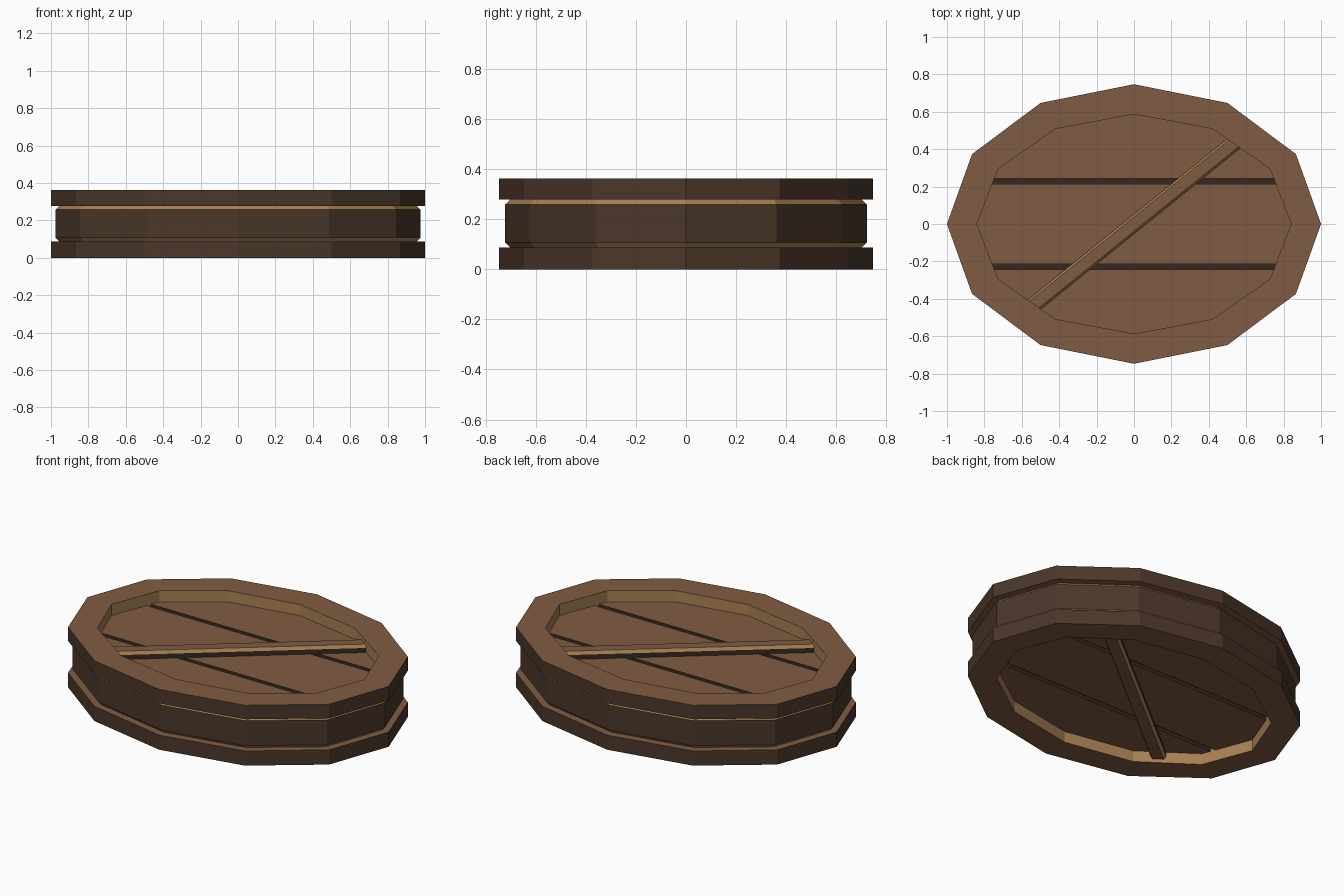
import bpy, bmesh, math
from mathutils import Vector

if "Cube" in bpy.data.objects:
    bpy.data.objects.remove(bpy.data.objects["Cube"])

RX, RY, MID = 1.0, 0.747, 0.181
SIDES = 12


def material(name, rgb):
    m = bpy.data.materials.new(name)
    m.diffuse_color = (*rgb, 1)
    m.use_nodes = True
    m.node_tree.nodes["Principled BSDF"].inputs["Base Color"].default_value = m.diffuse_color
    return m


MATS = [material("mid_brown", (0.216, 0.107, 0.054)),
        material("dark_brown", (0.070, 0.038, 0.023)),
        material("tan_edge", (0.40, 0.22, 0.09)),
        material("groove_brown", (0.036, 0.022, 0.014))]
BROWN, DARK, TAN, GROOVE = range(4)


def finish(name, bm):
    bmesh.ops.recalc_face_normals(bm, faces=bm.faces)
    me = bpy.data.meshes.new(name)
    bm.to_mesh(me)
    bm.free()
    for m in MATS:
        me.materials.append(m)
    ob = bpy.data.objects.new(name, me)
    bpy.context.collection.objects.link(ob)
    return ob


def oval(inset, z):
    """Points of a twelve-sided oval, moved in by inset."""
    return [Vector(((RX - inset) * math.cos(a), (RY - inset) * math.sin(a), z))
            for a in (2 * math.pi * i / SIDES for i in range(SIDES))]


# Outer frame: two rims and a chamfered band, swept around the oval.
# Each entry is (inset, height, colour of the strip leading to the next entry).
PROFILE = [(0.16, 0.0, BROWN), (0.0, 0.0, DARK), (0.0, 0.088, BROWN),
           (0.045, 0.088, TAN), (0.025, 0.108, DARK), (0.025, 0.258, TAN),
           (0.045, 0.278, BROWN), (0.0, 0.278, DARK), (0.0, 0.362, BROWN),
           (0.16, 0.362, TAN)]
bm = bmesh.new()
loops = [[bm.verts.new(p) for p in oval(d, z)] for d, z, _ in PROFILE]
for k, (_, _, colour) in enumerate(PROFILE):
    a, b = loops[k], loops[(k + 1) % len(loops)]
    for i in range(SIDES):
        j = (i + 1) % SIDES
        bm.faces.new((a[i], a[j], b[j], b[i])).material_index = colour
finish("frame", bm)


# Panel: a sunken oval cut into planks, with thinner dark strips between them
def panel_strip(name, y0, y1, half, face_colour):
    bm = bmesh.new()
    low = [bm.verts.new(p) for p in oval(0.14, MID - half)]
    high = [bm.verts.new(p) for p in oval(0.14, MID + half)]
    bm.faces.new(low)
    bm.faces.new(high)
    for i in range(SIDES):
        j = (i + 1) % SIDES
        bm.faces.new((low[i], low[j], high[j], high[i]))
    for y, n in ((y0, -1), (y1, 1)):
        geom = bm.verts[:] + bm.edges[:] + bm.faces[:]
        bmesh.ops.bisect_plane(bm, geom=geom, plane_co=(0, y, 0),
                               plane_no=(0, n, 0), clear_outer=True)
        rim = [e for e in bm.edges if e.is_boundary]
        if rim:
            bmesh.ops.holes_fill(bm, edges=rim)
    bm.normal_update()
    for f in bm.faces:
        f.material_index = face_colour if abs(f.normal.z) > 0.5 else GROOVE
    finish(name, bm)


panel_strip("plank_front", -0.7, -0.243, 0.114, BROWN)
panel_strip("plank_middle", -0.215, 0.215, 0.114, BROWN)
panel_strip("plank_back", 0.243, 0.7, 0.114, BROWN)
panel_strip("groove_front", -0.243, -0.215, 0.094, GROOVE)
panel_strip("groove_back", 0.215, 0.243, 0.094, GROOVE)

# Diagonal brace: chamfered bar showing on both faces of the panel
SECTION = [(-0.041, -0.141), (-0.030, -0.159), (0.030, -0.159), (0.041, -0.141),
           (0.041, 0.141), (0.030, 0.159), (-0.030, 0.159), (-0.041, 0.141)]
bm = bmesh.new()
ends = [[bm.verts.new((x, y, z)) for y, z in SECTION] for x in (-0.71, 0.71)]
for ring in ends:
    bm.faces.new(ring).material_index = GROOVE
for i in range(8):
    j = (i + 1) % 8
    f = bm.faces.new((ends[0][i], ends[0][j], ends[1][j], ends[1][i]))
    f.normal_update()
    nz = abs(f.normal.z)
    f.material_index = BROWN if nz > 0.9 else TAN if nz > 0.1 else GROOVE
brace = finish("diagonal_brace", bm)
brace.location.z = MID
brace.rotation_euler.z = math.atan2(0.43, 0.5325)
